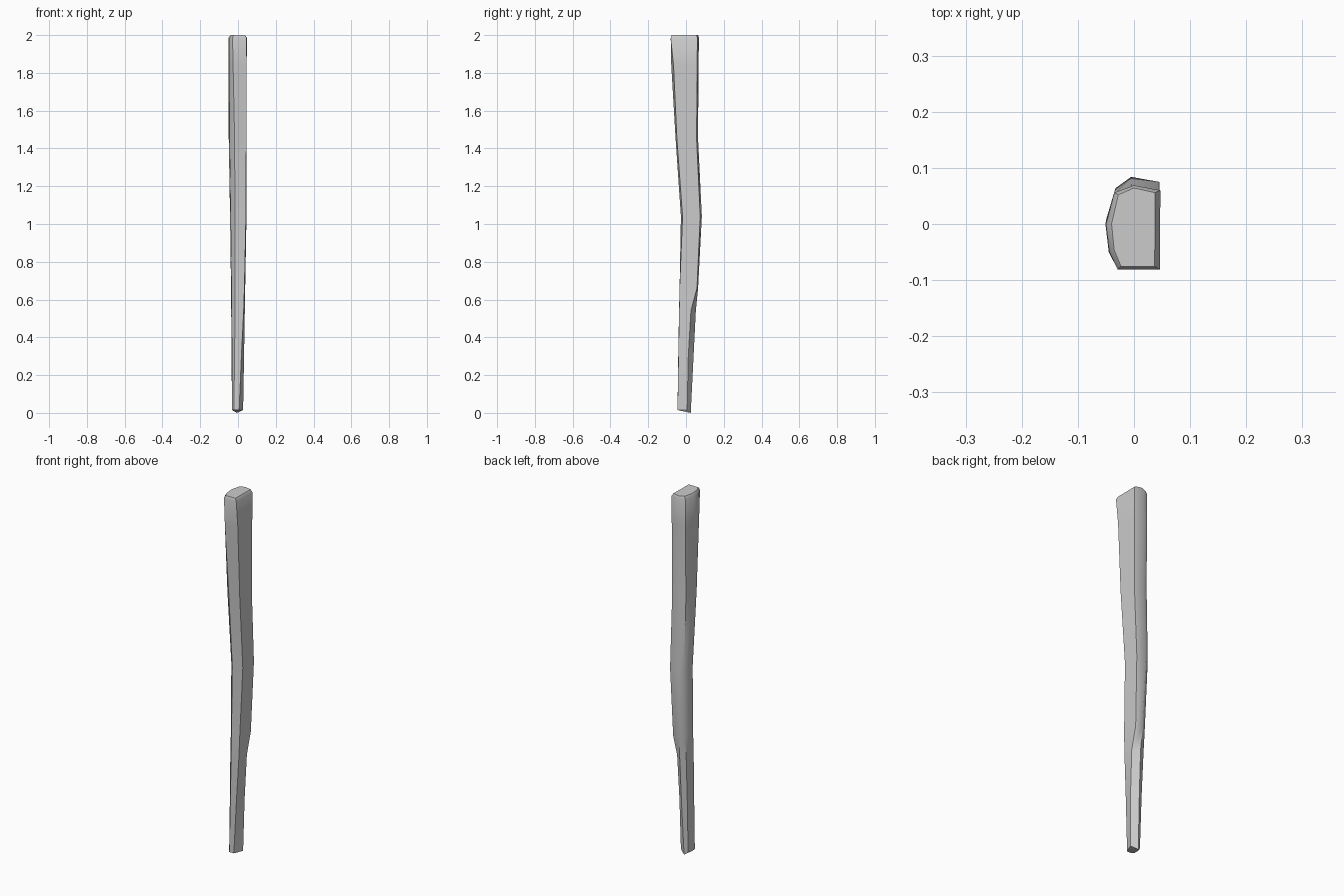
import bpy, bmesh, math

# Cross-sections: height, then x,y of front-left, front-right, back-right,
# back ridge, back-left, left, left-front
SECTIONS = [
    (0.015, -.022, -.045, .006, -.045, .027, .006, -.006, .025, -.024, .016, -.032, -.010, -.031, -.033),
    (0.30, -.018, -.041, .018, -.040, .032, .012, .000, .040, -.026, .026, -.034, -.005, -.031, -.027),
    (0.54, -.016, -.037, .030, -.036, .036, .026, .002, .052, -.028, .038, -.036, .003, -.033, -.020),
    (0.66, -.016, -.034, .034, -.034, .038, .058, .000, .064, -.028, .047, -.037, .012, -.034, -.014),
    (1.04, -.016, -.027, .042, -.018, .045, .075, -.005, .084, -.033, .064, -.042, .025, -.038, -.004),
    (1.45, -.018, -.055, .044, -.048, .045, .056, -.004, .064, -.036, .052, -.049, .010, -.044, -.030),
    (1.84, -.026, -.078, .045, -.066, .046, .059, .000, .066, -.035, .056, -.051, .000, -.045, -.050),
    (1.985, -.029, -.081, .046, -.081, .047, .060, .000, .069, -.035, .056, -.050, .000, -.044, -.050),
]


def ring(bm, points):
    return [bm.verts.new(p) for p in points]


def bridge(bm, low, high):
    n = len(low)
    for i in range(n):
        j = (i + 1) % n
        bm.faces.new((low[i], low[j], high[j], high[i]))


# Carved shaft
bm = bmesh.new()
rings = []
for z, *xy in SECTIONS:
    rings.append(ring(bm, [(x, y, z) for x, y in zip(xy[::2], xy[1::2])]))
rings[0][3].co.z = 0.0      # rear of the foot reaches the ground

# Slightly domed top
rings.append(ring(bm, [(v.co.x * .8, v.co.y * .93, 2.0) for v in rings[-1]]))
for low, high in zip(rings, rings[1:]):
    bridge(bm, low, high)
bm.faces.new(rings[-1])
bm.faces.new(reversed(rings[0]))
bmesh.ops.recalc_face_normals(bm, faces=bm.faces)

mesh = bpy.data.meshes.new("carved_wooden_post")
bm.to_mesh(mesh)
bm.free()
post = bpy.data.objects.new("carved_wooden_post", mesh)
bpy.context.collection.objects.link(post)

# Soft rounded left side, crisp front and right edges
bpy.context.view_layer.objects.active = post
post.select_set(True)
bpy.ops.object.shade_smooth_by_angle(angle=math.radians(45))
